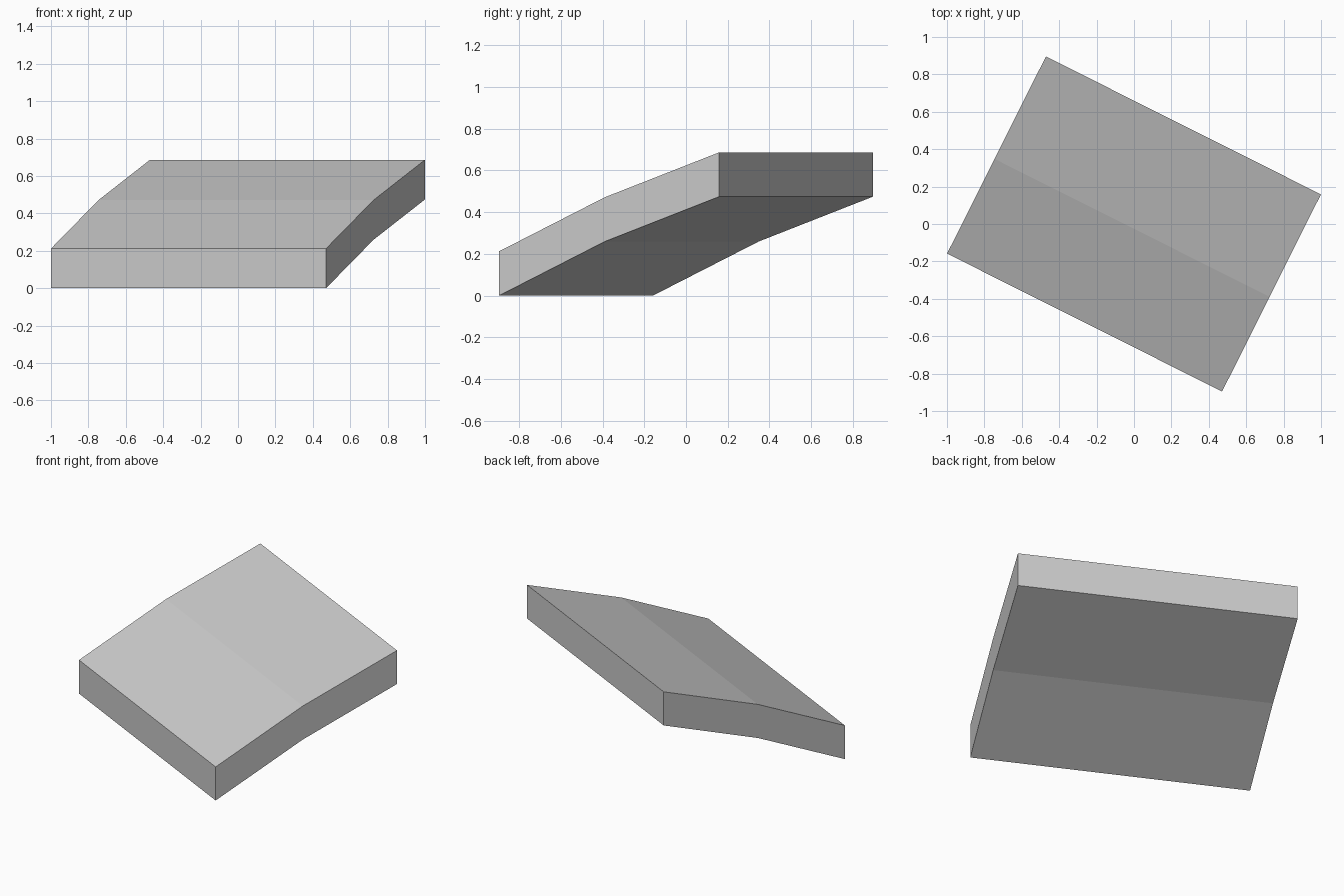
import bpy, bmesh, math
from mathutils import Matrix

if "Cube" in bpy.data.objects:
    bpy.data.objects.remove(bpy.data.objects["Cube"])

WIDTH, THICK = 1.645, 0.212
# Slope along the slab: (local y, underside z)
slope = [(-0.5895, 0.0), (-0.023, 0.259), (0.5895, 0.474)]

# Side profile: underside forward, top side back
profile = slope + [(y, z + THICK) for y, z in reversed(slope)]

# Bent slab: sweep the profile across the width, then turn it about z
bm = bmesh.new()
n = len(profile)
left, right = [[bm.verts.new((x, y, z)) for y, z in profile]
               for x in (-WIDTH / 2, WIDTH / 2)]
for i in range(n):
    j = (i + 1) % n
    bm.faces.new((left[i], left[j], right[j], right[i]))

# Each end is split into two convex quads at the bend
for ring in (left, right):
    bm.faces.new((ring[0], ring[1], ring[4], ring[5]))
    bm.faces.new((ring[1], ring[2], ring[3], ring[4]))

bmesh.ops.recalc_face_normals(bm, faces=bm.faces)
bm.transform(Matrix.Rotation(math.radians(-26.63), 4, 'Z'))

mesh = bpy.data.meshes.new("sloped_slab")
bm.to_mesh(mesh)
bm.free()
slab = bpy.data.objects.new("sloped_slab", mesh)
bpy.context.collection.objects.link(slab)
